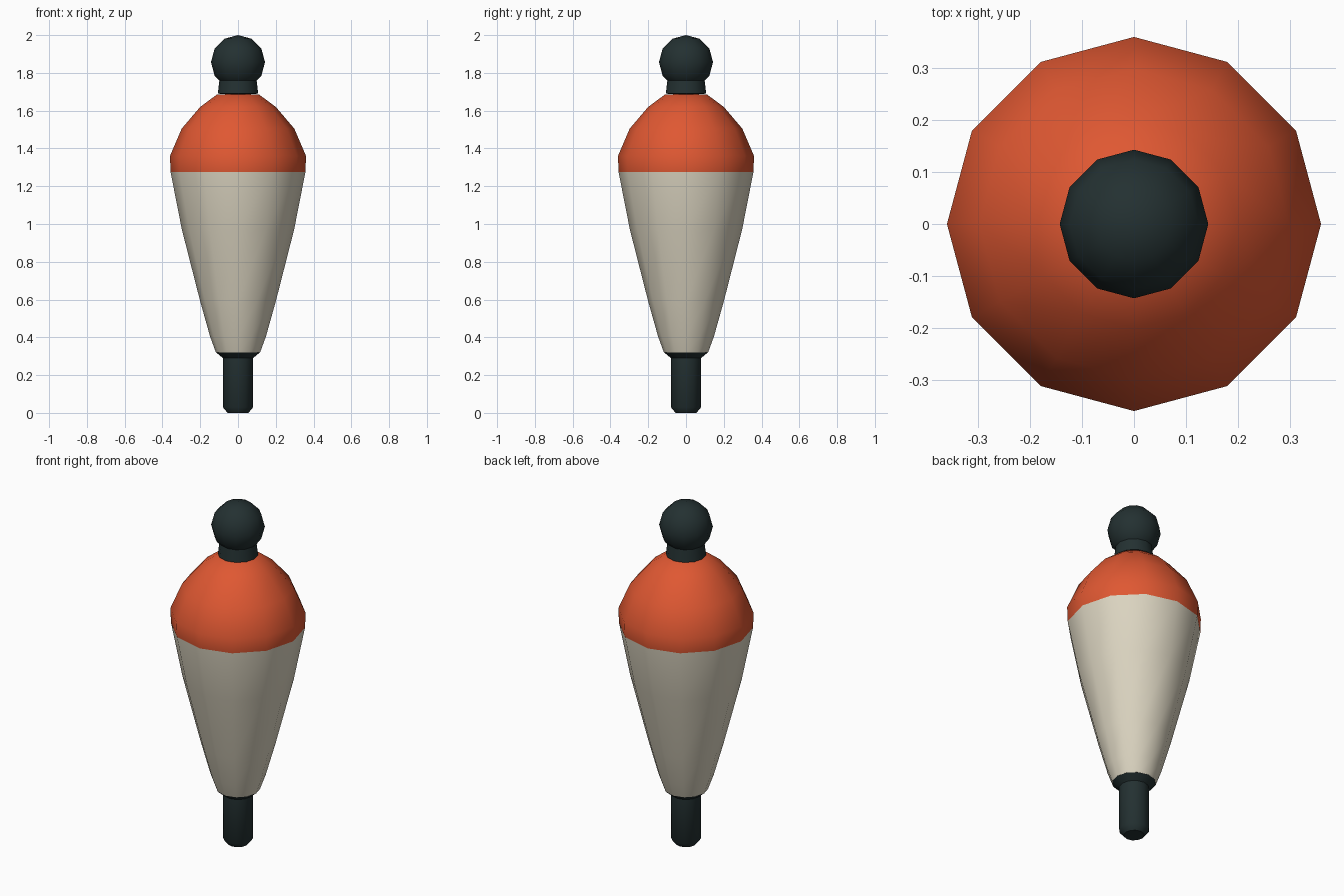
import bpy, bmesh, math

if "Cube" in bpy.data.objects:
    bpy.data.objects.remove(bpy.data.objects["Cube"])

SIDES = 12


def material(name, rgb):
    m = bpy.data.materials.new(name)
    m.diffuse_color = (*rgb, 1)
    m.use_nodes = True
    m.node_tree.nodes["Principled BSDF"].inputs["Base Color"].default_value = m.diffuse_color
    return m


DARK = material("dark green grey", (0.017, 0.03, 0.031))
RED = material("orange red", (0.74, 0.097, 0.032))
CREAM = material("cream", (0.71, 0.66, 0.53))


def lathe(name, profile, mats, split=None):
    """Revolve (radius, z) points; faces above 'split' take the second material."""
    bm = bmesh.new()
    rings = []
    for r, z in profile:
        n = 1 if r == 0 else SIDES
        rings.append([bm.verts.new((r * math.cos(math.tau * i / SIDES),
                                    r * math.sin(math.tau * i / SIDES), z))
                      for i in range(n)])
    for a, b in zip(rings, rings[1:]):
        for i in range(SIDES):
            j = (i + 1) % SIDES
            if len(a) == 1:
                f = bm.faces.new((a[0], b[j], b[i]))
            elif len(b) == 1:
                f = bm.faces.new((a[i], a[j], b[0]))
            else:
                f = bm.faces.new((a[i], a[j], b[j], b[i]))
            if split and f.calc_center_median().z > split:
                f.material_index = 1
    bmesh.ops.recalc_face_normals(bm, faces=bm.faces)
    me = bpy.data.meshes.new(name)
    bm.to_mesh(me)
    bm.free()
    for m in mats:
        me.materials.append(m)
    ob = bpy.data.objects.new(name, me)
    bpy.context.collection.objects.link(ob)
    bpy.ops.object.select_all(action='DESELECT')
    ob.select_set(True)
    bpy.context.view_layer.objects.active = ob
    bpy.ops.object.shade_smooth_by_angle(angle=math.radians(40))
    return ob


# Lower stem with chamfered foot and a flared collar under the body
lathe("lower_stem", [(0, 0), (0.055, 0), (0.08, 0.03), (0.08, 0.29),
                     (0.116, 0.32), (0, 0.32)], [DARK])

# Float body: cream below, orange red cap above
lathe("float_body", [(0, 0.32), (0.117, 0.32), (0.148, 0.405), (0.2, 0.59),
                     (0.297, 0.97), (0.357, 1.275), (0.36, 1.36), (0.298, 1.505),
                     (0.2, 1.62), (0.112, 1.685), (0, 1.69)], [CREAM, RED], 1.275)

# Upper neck
lathe("upper_neck", [(0, 1.685), (0.107, 1.69), (0.098, 1.765), (0, 1.765)], [DARK])

# Ball on top
R, C = 0.143, 1.857
ball = [(R * math.sin(math.pi * k / 6) if 0 < k < 6 else 0,
         C - R * math.cos(math.pi * k / 6)) for k in range(7)]
lathe("top_ball", ball, [DARK])
